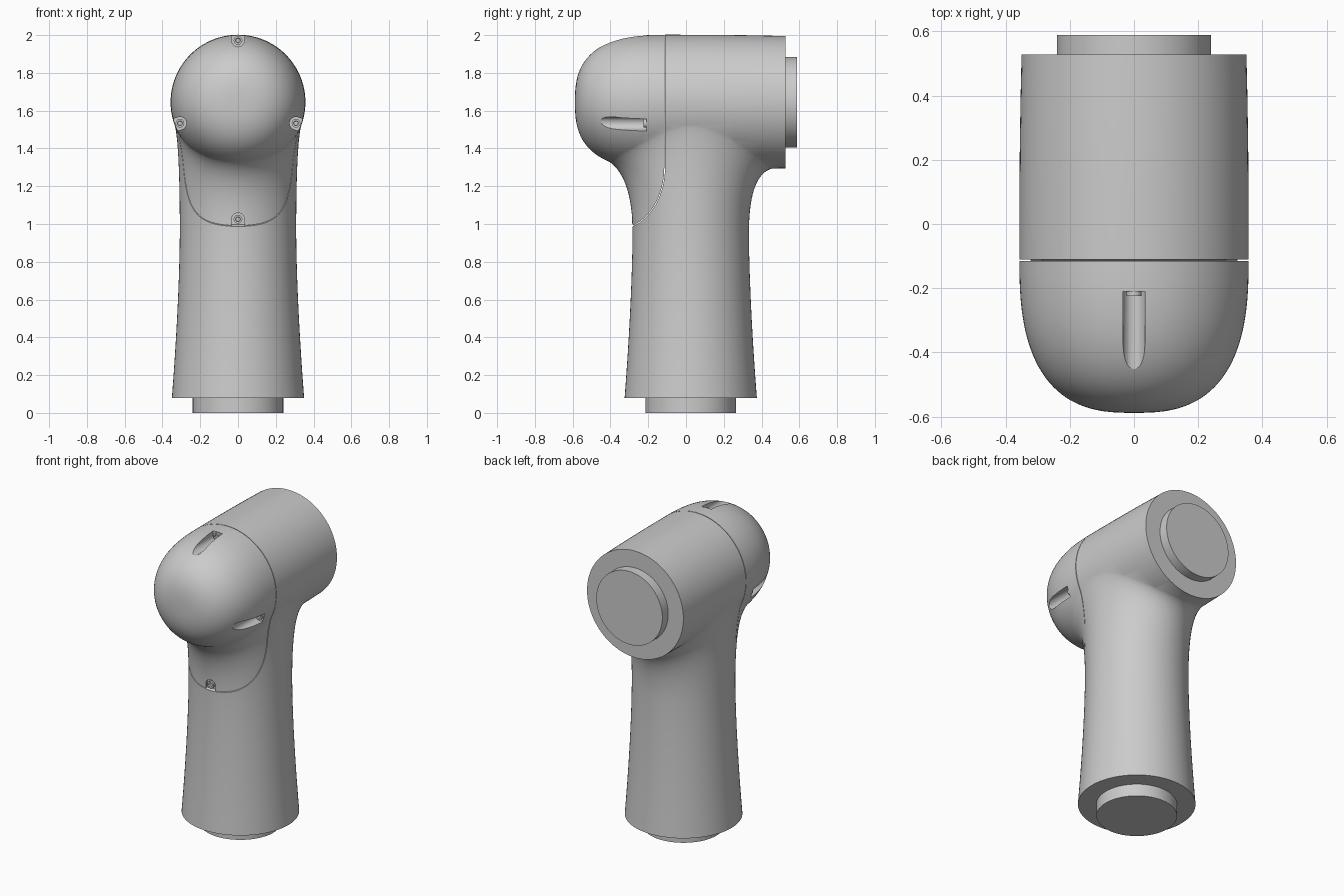
import bpy, bmesh
from math import sin, cos, pi, sqrt, radians

if "Cube" in bpy.data.objects:
    bpy.data.objects.remove(bpy.data.objects["Cube"])

ZC, R, YC = 1.645, 0.357, 0.025      # head axis height, head radius, leg axis y
N = 96


def loft(name, rings):
    """Closed solid through rings with equal point counts."""
    bm = bmesh.new()
    vs = [[bm.verts.new(p) for p in ring] for ring in rings]
    n = len(vs[0])
    for a, b in zip(vs, vs[1:]):
        for i in range(n):
            j = (i + 1) % n
            bm.faces.new((a[i], a[j], b[j], b[i]))
    bm.faces.new(vs[0])
    bm.faces.new(vs[-1])
    bmesh.ops.recalc_face_normals(bm, faces=bm.faces)
    me = bpy.data.meshes.new(name)
    bm.to_mesh(me)
    bm.free()
    ob = bpy.data.objects.new(name, me)
    bpy.context.collection.objects.link(ob)
    return ob


def boolean(ob, other, op):
    """Apply a boolean and discard the helper."""
    m = ob.modifiers.new("bool", 'BOOLEAN')
    m.operation, m.object, m.solver = op, other, 'EXACT'
    bpy.context.view_layer.objects.active = ob
    bpy.ops.object.modifier_apply(modifier=m.name)
    bpy.data.objects.remove(other)


def ring_y(r, y, x=0, z=ZC, n=N):
    return [(x + r * cos(2 * pi * i / n), y, z + r * sin(2 * pi * i / n)) for i in range(n)]


def ring_z(r, z, n=N):
    return [(r * cos(2 * pi * i / n), YC + r * sin(2 * pi * i / n), z) for i in range(n)]


# Horizontal head with a full, rounded front
E = 2.7


def head_radius(y):
    if y > 0:
        return R - 0.007 * (y / 0.527) ** 2
    t = min(max((-0.1 - y) / 0.488, 0), 1)
    return R * (1 - t ** E) ** (1 / E)


rings = [ring_y(head_radius(y), y) for y in (0.527, 0.4, 0.25, 0.1)]
for k in range(29):
    a = radians(89.9) * k / 28
    rings.append(ring_y(R * cos(a) ** (2 / E), -0.1 - 0.488 * sin(a) ** (2 / E)))
body = loft("arm_shell", rings)

# Tapered leg flaring into the underside of the head
Z0, R0 = 0.95, 0.308


def head_under(r, a):
    x, y = r * cos(a), YC + r * sin(a)
    return ZC - sqrt(max(head_radius(y) ** 2 - x * x, 0))


def flare(t):
    ring = []
    for i in range(N):
        a = 2 * pi * i / N
        d = 0.03 + 0.115 * sin(a) ** 2
        r2 = R0 + d
        z2 = head_under(r2, a)
        slope = (z2 - head_under(r2 - 0.005, a)) / 0.005
        z1 = z2 - slope * d
        z = (1 - t) ** 2 * Z0 + 2 * t * (1 - t) * z1 + t * t * (z2 + 0.003)
        r = R0 + d * t * t
        ring.append((r * cos(a), YC + r * sin(a), z))
    return ring


rings = []
for k in range(9):
    z = 0.08 + (Z0 - 0.08) * k / 8
    rings.append(ring_z(R0 + 0.042 * (1 - k / 8) ** 1.6, z))
rings += [flare(k / 16) for k in range(1, 17)]
rings.append(ring_z(0.2, ZC))
boolean(body, loft("leg", rings), 'UNION')


# Split the body along the seam into shell and front cover
def seam_cutter(g):
    prof = [(-1, 2.5), (-0.115 + g, 2.5)]
    for k in range(25):
        a = pi / 2 * k / 24
        prof.append((-0.36 + (0.245 + g) * cos(a), 1.3 - (0.325 + g) * sin(a)))
    prof.append((-1, 0.975 - g))
    return loft("seam_cutter", [[(x, y, z) for y, z in prof] for x in (-1, 1)])


cover = body.copy()
cover.data = body.data.copy()
cover.name = "front_cover"
bpy.context.collection.objects.link(cover)
boolean(cover, seam_cutter(0), 'INTERSECT')
boolean(body, seam_cutter(0.004), 'DIFFERENCE')


# Screw pockets: U-shaped channels open to the outside, with a recessed screw in each
def pocket(x, z, ang, y, reach):
    r = 0.034
    ux, uz = cos(ang), sin(ang)
    prof = [(x + r * cos(ang + pi / 2 + pi * k / 16), z + r * sin(ang + pi / 2 + pi * k / 16))
            for k in range(17)]
    for s in (-1, 1):
        ox, oz = -uz * s * r, ux * s * r
        prof.append((x + ux * reach + ox, z + uz * reach + oz))
    boolean(cover, loft("pocket", [[(px, py, pz) for px, pz in prof] for py in (y, -0.75)]),
            'DIFFERENCE')
    # screw head with socket
    parts.append(loft("screw", [ring_y(q, y + dy, x, z, 24) for q, dy in
                 ((0.023, 0.002), (0.023, -0.014), (0.013, -0.014), (0.011, -0.004))]))


parts = []
for deg in (90, -20, 200):
    a = radians(deg)
    pocket(0.327 * cos(a), ZC + 0.327 * sin(a), a, -0.21, 0.12)
pocket(0, 1.025, -pi / 2, -0.272, 0.038)

# Mounting bosses
parts.append(loft("rear_boss", [ring_y(0.24, 0.52), ring_y(0.24, 0.588)]))
parts.append(loft("base_boss", [ring_z(0.24, 0), ring_z(0.24, 0.085)]))

# Smooth shading with crisp edges
bpy.ops.object.select_all(action='DESELECT')
for ob in [body, cover] + parts:
    ob.select_set(True)
bpy.context.view_layer.objects.active = body
bpy.ops.object.shade_smooth_by_angle(angle=radians(30))
